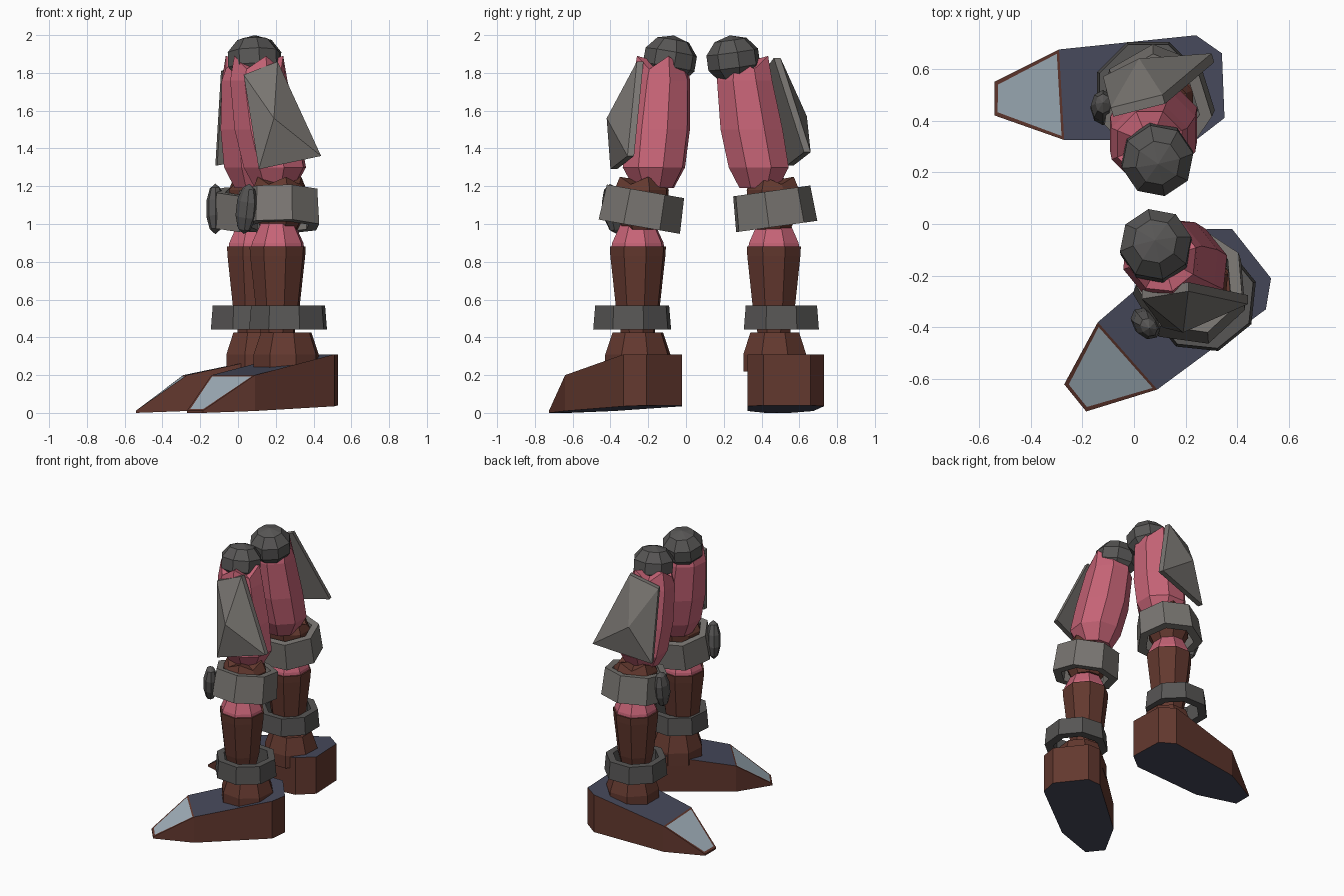
import bpy, bmesh, math
from mathutils import Matrix, Vector

if "Cube" in bpy.data.objects:
    bpy.data.objects.remove(bpy.data.objects["Cube"])


def mat(name, r, g, b):
    m = bpy.data.materials.new(name)
    m.diffuse_color = (r, g, b, 1)
    m.use_nodes = True
    m.node_tree.nodes["Principled BSDF"].inputs["Base Color"].default_value = m.diffuse_color
    return m


PINK = mat("muscle pink", 0.56, 0.125, 0.18)
BROWN = mat("leather brown", 0.125, 0.04, 0.028)
STONE = mat("armour grey", 0.19, 0.178, 0.165)
DARK = mat("dark grey", 0.095, 0.092, 0.09)
NAVY = mat("boot navy", 0.062, 0.067, 0.105)
STEEL = mat("toe steel", 0.36, 0.44, 0.5)


def finish(name, bm, *mats):
    bmesh.ops.recalc_face_normals(bm, faces=bm.faces)
    me = bpy.data.meshes.new(name)
    bm.to_mesh(me)
    bm.free()
    for m in mats:
        me.materials.append(m)
    ob = bpy.data.objects.new(name, me)
    bpy.context.collection.objects.link(ob)
    return ob


def loft(name, rings, m, sides=8, yaw=0.0, jag=0.0):
    """Stack of polygons (x, y, z, radius), optionally with a jagged top."""
    bm = bmesh.new()
    loops = []
    for k, (x, y, z, r) in enumerate(rings):
        loop = []
        for i in range(sides):
            a = yaw + math.tau * (i + 0.5) / sides
            dz = jag * (i % 2) if k == len(rings) - 1 else 0
            loop.append(bm.verts.new((x + r * math.cos(a), y + r * math.sin(a), z + dz)))
        loops.append(loop)
    for a, b in zip(loops, loops[1:]):
        for i in range(sides):
            j = (i + 1) % sides
            bm.faces.new((a[i], a[j], b[j], b[i]))
    bm.faces.new(loops[0])
    x, y, z, r = rings[-1]
    tip = bm.verts.new((x, y, z + jag / 2))
    for i in range(sides):
        bm.faces.new((loops[-1][i], loops[-1][(i + 1) % sides], tip))
    return finish(name, bm, m)


def band(name, loc, r_out, r_in, h, m, sides, yaw, tilt=0.0):
    """Hollow faceted ring with a slightly flared lower edge."""
    bm = bmesh.new()
    prof = [(r_in, -h / 2), (r_out, -h / 2), (r_out * 0.95, h / 2), (r_in, h / 2)]
    loops = [[bm.verts.new((r * math.cos(yaw + math.tau * i / sides),
                            r * math.sin(yaw + math.tau * i / sides), z))
              for i in range(sides)] for r, z in prof]
    for k in range(4):
        a, b = loops[k], loops[(k + 1) % 4]
        for i in range(sides):
            j = (i + 1) % sides
            bm.faces.new((a[i], a[j], b[j], b[i]))
    bm.transform(Matrix.Translation(loc) @ Matrix.Rotation(tilt, 4, 'X'))
    return finish(name, bm, m)


def ball(name, loc, size, m, yaw=0.0, tilt=0.0, seg=8, rings=5):
    bm = bmesh.new()
    bmesh.ops.create_uvsphere(bm, u_segments=seg, v_segments=rings, radius=1)
    bm.transform(Matrix.Translation(loc) @ Matrix.Rotation(yaw, 4, 'Z')
                 @ Matrix.Rotation(tilt, 4, 'X') @ Matrix.Diagonal((*size, 1)))
    return finish(name, bm, m)


def plate(name, corners, apex, back):
    """Four-sided pyramid shield with a thin rim."""
    bm = bmesh.new()
    front = [bm.verts.new(c) for c in corners]
    rear = [bm.verts.new(Vector(c) + Vector(back)) for c in corners]
    top = bm.verts.new(apex)
    for i in range(4):
        j = (i + 1) % 4
        bm.faces.new((front[i], front[j], top))
        bm.faces.new((front[i], rear[i], rear[j], front[j]))
    bm.faces.new(rear)
    return finish(name, bm, STONE)


def boot(name, outline):
    """Outline runs toe, instep, heel (4 points), instep, toe."""
    high = [0.012, 0.2, 0.31, 0.31, 0.31, 0.31, 0.2, 0.012]
    low = [0.0, 0.01, 0.035, 0.04, 0.04, 0.035, 0.01, 0.0]
    bm = bmesh.new()
    t = [bm.verts.new((x, y, z)) for (x, y), z in zip(outline, high)]
    b = [bm.verts.new((x, y, z)) for (x, y), z in zip(outline, low)]
    for i in range(8):
        j = (i + 1) % 8
        bm.faces.new((b[i], b[j], t[j], t[i]))
    bm.faces.new(t[1:7]).material_index = 1
    bm.faces.new(b).material_index = 1
    toe = bm.faces.new((t[0], t[1], t[6], t[7]))
    bmesh.ops.recalc_face_normals(bm, faces=bm.faces)
    bmesh.ops.inset_individual(bm, faces=[toe], thickness=0.02)
    toe.material_index = 2
    return finish(name, bm, BROWN, NAVY, STEEL)


def leg(side, ball_at, thigh_top, thigh_low, knee, cap, shin, ankle, cuff, yaw, tilt):
    ball(side + " hip ball", ball_at, (0.148, 0.148, 0.13), DARK, 0.2, tilt)
    # thigh: faceted barrel with pointed top
    (tx, ty), (lx, ly) = thigh_top, thigh_low
    loft(side + " thigh", [(lx, ly, 1.19, 0.11), (lx, ly, 1.3, 0.172),
                           ((tx + lx) / 2, (ty + ly) / 2, 1.5, 0.178),
                           (tx, ty, 1.76, 0.158), (tx, ty, 1.82, 0.135)],
         PINK, 8, yaw, 0.07)
    # knee, its band and its cap
    kx, ky = knee
    loft(side + " knee", [(kx, ky, 0.97, 0.1), (kx, ky, 1.05, 0.14),
                          (kx, ky, 1.18, 0.15), (kx, ky, 1.21, 0.12)], BROWN, 8, yaw, 0.04)
    band(side + " knee band", (kx, ky, 1.08), 0.225, 0.165, 0.19, STONE, 7, yaw + 0.3, tilt)
    ball(side + " knee cap", (*cap, 1.08), (0.05, 0.066, 0.135), DARK, yaw, tilt)
    # calf, shin and ankle
    sx, sy = shin
    loft(side + " calf", [(sx, sy, 0.86, 0.148), (sx, sy, 0.9, 0.142),
                          (sx, sy, 1.02, 0.085)], PINK, 8, yaw)
    loft(side + " shin", [(sx, sy, 0.38, 0.09), (sx, sy, 0.48, 0.1), (sx, sy, 0.57, 0.122),
                          (sx, sy, 0.83, 0.152), (sx, sy, 0.88, 0.155)], BROWN, 8, yaw)
    band(side + " ankle band", (*ankle, 0.505), 0.215, 0.155, 0.125, DARK, 8, yaw + math.pi / 8)
    cx, cy = cuff
    loft(side + " boot cuff", [(cx, cy, 0.22, 0.18), (cx, cy, 0.31, 0.18),
                               (cx, cy, 0.425, 0.14)], BROWN, 8, yaw)


# leg turned towards the front
leg("front", (0.085, -0.085, 1.87), (0.11, -0.13), (0.195, -0.17), (0.22, -0.235),
    (0.045, -0.385), (0.21, -0.255), (0.265, -0.285), (0.255, -0.255),
    math.radians(219), math.radians(-10))
plate("front thigh plate", [(0.03, -0.29, 1.79), (0.21, -0.26, 1.86),
                            (0.44, -0.31, 1.36), (0.11, -0.4, 1.29)],
      (0.19, -0.42, 1.56), (0, 0.035, 0))
boot("front boot", [(-0.27, -0.62), (-0.14, -0.38), (0.28, -0.02), (0.38, -0.02),
                    (0.53, -0.21), (0.51, -0.33), (0.09, -0.64), (-0.185, -0.725)])

# leg turned to the side
leg("rear", (0.09, 0.25, 1.87), (0.06, 0.31), (0.085, 0.385), (0.09, 0.46),
    (-0.12, 0.45), (0.085, 0.465), (0.055, 0.505), (0.105, 0.47),
    math.radians(180), math.radians(8))
plate("rear thigh plate", [(-0.09, 0.45, 1.81), (0.11, 0.5, 1.88),
                           (0.3, 0.66, 1.38), (-0.12, 0.57, 1.31)],
      (0.02, 0.64, 1.57), (0.01, -0.035, 0))
boot("rear boot", [(-0.54, 0.42), (-0.27, 0.325), (0.24, 0.325), (0.35, 0.41),
                   (0.34, 0.66), (0.24, 0.73), (-0.29, 0.675), (-0.54, 0.55)])
